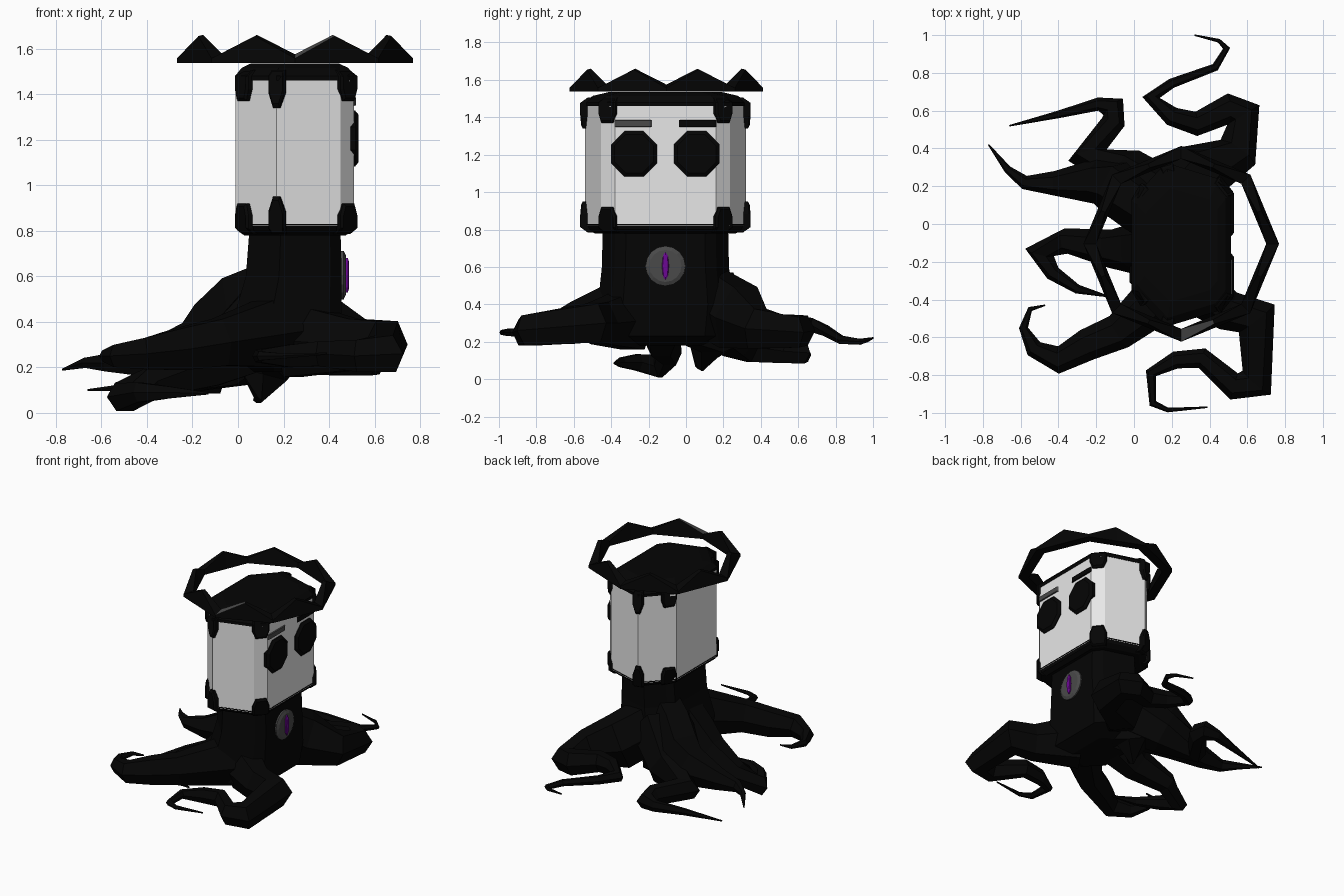
import bpy, bmesh, math
from mathutils import Vector, Matrix


def mat(name, rgb):
    m = bpy.data.materials.new(name)
    m.diffuse_color = (*rgb, 1)
    return m


BLACK = mat("black", (0.0015, 0.0015, 0.0015))
WHITE = mat("white", (0.8, 0.8, 0.8))
GREY = mat("dark_grey", (0.068, 0.068, 0.068))
PURPLE = mat("purple", (0.15, 0.002, 0.3))

CX, CY = 0.25, -0.11          # axis of the head and body
HALF = [(0.26, 0.27), (0.20, 0.345), (-0.08, 0.43), (-0.21, 0.29), (-0.26, 0.235)]
PLAN = HALF + [(x, -y) for x, y in reversed(HALF)]


def finish(name, bm, *mats):
    bmesh.ops.recalc_face_normals(bm, faces=bm.faces)
    me = bpy.data.meshes.new(name)
    bm.to_mesh(me)
    bm.free()
    for m in mats:
        me.materials.append(m)
    ob = bpy.data.objects.new(name, me)
    bpy.context.collection.objects.link(ob)
    return ob


def skin(name, rings, *mats):
    """Join equal rings of points into a capped, faceted body."""
    bm = bmesh.new()
    vs = [[bm.verts.new(p) for p in r] for r in rings]
    n = len(vs[0])
    for a, b in zip(vs, vs[1:]):
        for i in range(n):
            j = (i + 1) % n
            bm.faces.new((a[i], a[j], b[j], b[i]))
    bm.faces.new(vs[0][::-1])
    bm.faces.new(vs[-1])
    return finish(name, bm, *mats)


def loft(name, sections, *mats):
    """Sections of the head plan: (z, x scale, y scale, x centre)."""
    return skin(name, [[(cx + x * sx, CY + y * sy, z) for x, y in PLAN]
                       for z, sx, sy, cx in sections], *mats)


def tentacle(name, path):
    """Tapering six-sided limb along points (x, y, z, radius)."""
    P = [Vector(p[:3]) for p in path]
    rings = []
    for i, p in enumerate(P):
        a = (p - P[i - 1]).normalized() if i else (P[1] - p).normalized()
        b = (P[i + 1] - p).normalized() if i < len(P) - 1 else a
        t = (a + b).normalized()
        miter = min(1.35, 1 / max(0.3, t.dot(a)))
        side = t.cross(Vector((0, 0, 1))).normalized()
        up = side.cross(t)
        r = path[i][3]
        rings.append([p + side * (r * miter * math.cos(k * math.pi / 3))
                      + up * (r * 1.25 * math.sin(k * math.pi / 3)) for k in range(6)])
    return skin(name, rings, BLACK)


def disc(name, y, z, ry, rz, profile, sides, m, turn=0.0):
    """Forward-facing disc: profile of (x, scale)."""
    ang = [turn + k * math.tau / sides for k in range(sides)]
    return skin(name, [[(x, y + ry * s * math.cos(a), z + rz * s * math.sin(a)) for a in ang]
                       for x, s in profile], m)


# Head block with dark caps
loft("head", [(0.82, 1, 1, CX), (1.47, 1, 1, CX)], WHITE)
loft("head_top_cap", [(1.46, 1.01, 1.01, CX), (1.48, 1.01, 1.01, CX),
                      (1.515, 0.90, 0.90, CX), (1.535, 0.74, 0.70, CX)], BLACK)
loft("head_bottom_cap", [(0.78, 0.86, 0.88, CX), (0.80, 0.97, 0.97, CX),
                         (0.83, 1.01, 1.01, CX)], BLACK)

# Corner brackets at each upright edge, top and bottom
spots = [(0.23, 0.308, 39, 0.058, 0.038, 0.09), (-0.08, 0.43, 106, 0.036, 0.015, 0.12),
         (-0.225, 0.273, 150, 0.055, 0.038, 0.09)]
for s in (1, -1):
    for x, y, deg, w, w2, h in spots:
        for z0, d in ((1.46, -1), (0.83, 1)):
            rot = Matrix.Rotation(math.radians(deg * s), 3, 'Z')
            outline = [(-w * 0.8, -0.045), (w * 0.8, -0.045), (w, -0.02), (w, h * 0.45),
                       (w2, h), (-w2, h), (-w, h * 0.45), (-w, -0.02)]
            rings = []
            for off, k in ((-0.03, 1), (0.008, 1), (0.018, 0.85)):
                rings.append([Vector((CX + x, CY + y * s, z0 + d * v * k)) +
                              rot @ Vector((off - (0.03 if v < -0.03 else 0), u * k, 0))
                              for u, v in outline])
            skin("corner_bracket", rings, BLACK)

# Eyes and brows
for s, brow in ((-1, GREY), (1, BLACK)):
    disc("eye", CY + s * 0.168, 1.205, 0.132, 0.132,
         [(0.485, 1), (0.515, 1), (0.53, 0.85)], 8, BLACK, math.pi / 8)
    disc("brow", CY + s * 0.172, 1.367, 0.142, 0.026,
         [(0.50, 1), (0.512, 1), (0.519, 0.9)], 4, brow, math.pi / 4)

# Neck and body core
loft("body", [(0.18, 0.5, 0.5, 0.2), (0.23, 0.82, 0.78, 0.22), (0.40, 0.92, 0.84, 0.215),
              (0.6, 0.81, 0.79, 0.245), (0.80, 0.77, 0.78, CX)], BLACK)

# Chest eye with slit pupil
disc("chest_eye", CY, 0.605, 0.107, 0.107, [(0.44, 1), (0.464, 1), (0.474, 0.8)], 16, GREY)
disc("chest_pupil", CY, 0.605, 0.019, 0.076, [(0.46, 1), (0.482, 1), (0.487, 0.8)], 8, PURPLE)

# Floating crown ring: eight points, one on each side of an octagon
bm = bmesh.new()
rings = []
for k in range(16):
    a = k * math.pi / 8
    peak = k % 2
    f = math.cos(math.pi / 8) if peak else 1
    ro, ri = 0.518 * f, 0.45 * f
    to, ti = (ro - 0.02, ri + 0.02) if peak else (ro, ri)
    zo, zi = (1.655, 1.66) if peak else (1.557, 1.575)
    rings.append([bm.verts.new((CX + r * math.cos(a), CY + 0.005 + r * math.sin(a), z))
                  for r, z in ((ro, 1.537), (to, zo), (ti, zi), (ri, 1.537))])
for k in range(16):
    a, b = rings[k], rings[(k + 1) % 16]
    for i in range(4):
        j = (i + 1) % 4
        face = bm.faces.new((a[i], a[j], b[j], b[i]))
        face.material_index = 1 if (k == 12 and i == 1) else 0
finish("crown_ring", bm, BLACK, GREY)

# Tentacles
tentacle("front_right_tentacle", [
    (0.25, -0.29, 0.32, 0.15), (0.5, -0.46, 0.30, 0.105), (0.65, -0.5, 0.30, 0.095),
    (0.65, -0.84, 0.26, 0.075), (0.53, -0.86, 0.25, 0.065), (0.36, -0.71, 0.26, 0.05),
    (0.22, -0.72, 0.25, 0.045), (0.09, -0.79, 0.25, 0.026), (0.10, -0.95, 0.25, 0.018),
    (0.18, -0.985, 0.25, 0.012), (0.39, -0.97, 0.26, 0.004)])
tentacle("front_left_tentacle", [
    (0.2, -0.33, 0.36, 0.15), (-0.08, -0.57, 0.31, 0.095), (-0.25, -0.64, 0.28, 0.085),
    (-0.4, -0.72, 0.26, 0.065), (-0.53, -0.66, 0.25, 0.045), (-0.585, -0.55, 0.25, 0.022),
    (-0.55, -0.45, 0.25, 0.012), (-0.47, -0.43, 0.25, 0.004)])
tentacle("left_upper_tentacle", [
    (0.17, 0.02, 0.50, 0.15), (0.04, 0.1, 0.45, 0.15), (-0.07, 0.19, 0.33, 0.16),
    (-0.2, 0.23, 0.27, 0.12), (-0.42, 0.215, 0.23, 0.065), (-0.58, 0.22, 0.22, 0.035),
    (-0.67, 0.29, 0.22, 0.02), (-0.77, 0.42, 0.19, 0.004)])
tentacle("left_lower_tentacle", [
    (0.17, -0.12, 0.44, 0.16), (0.02, -0.13, 0.31, 0.14), (-0.13, -0.13, 0.22, 0.10),
    (-0.36, -0.09, 0.14, 0.065), (-0.50, -0.15, 0.07, 0.058), (-0.43, -0.26, 0.09, 0.04),
    (-0.3, -0.345, 0.09, 0.024), (-0.13, -0.385, 0.085, 0.004)])
tentacle("back_left_tentacle", [
    (0.17, 0.12, 0.42, 0.17), (-0.03, 0.28, 0.24, 0.12), (-0.25, 0.36, 0.17, 0.075),
    (-0.11, 0.54, 0.15, 0.06), (-0.11, 0.62, 0.14, 0.052), (-0.19, 0.635, 0.13, 0.034),
    (-0.4, 0.58, 0.12, 0.02), (-0.66, 0.52, 0.1, 0.004)])
tentacle("back_right_tentacle", [
    (0.22, 0.1, 0.43, 0.16), (0.35, 0.28, 0.33, 0.16), (0.55, 0.38, 0.27, 0.10),
    (0.58, 0.58, 0.25, 0.075), (0.5, 0.61, 0.26, 0.075), (0.33, 0.53, 0.28, 0.06),
    (0.2, 0.57, 0.29, 0.05), (0.09, 0.67, 0.29, 0.034), (0.2, 0.745, 0.26, 0.026),
    (0.43, 0.83, 0.21, 0.02), (0.49, 0.93, 0.2, 0.015), (0.45, 0.97, 0.21, 0.01),
    (0.32, 1.0, 0.22, 0.004)])
tentacle("underside_stub", [
    (0.15, 0.06, 0.3, 0.14), (0.11, 0.14, 0.17, 0.10), (0.085, 0.07, 0.055, 0.02)])
